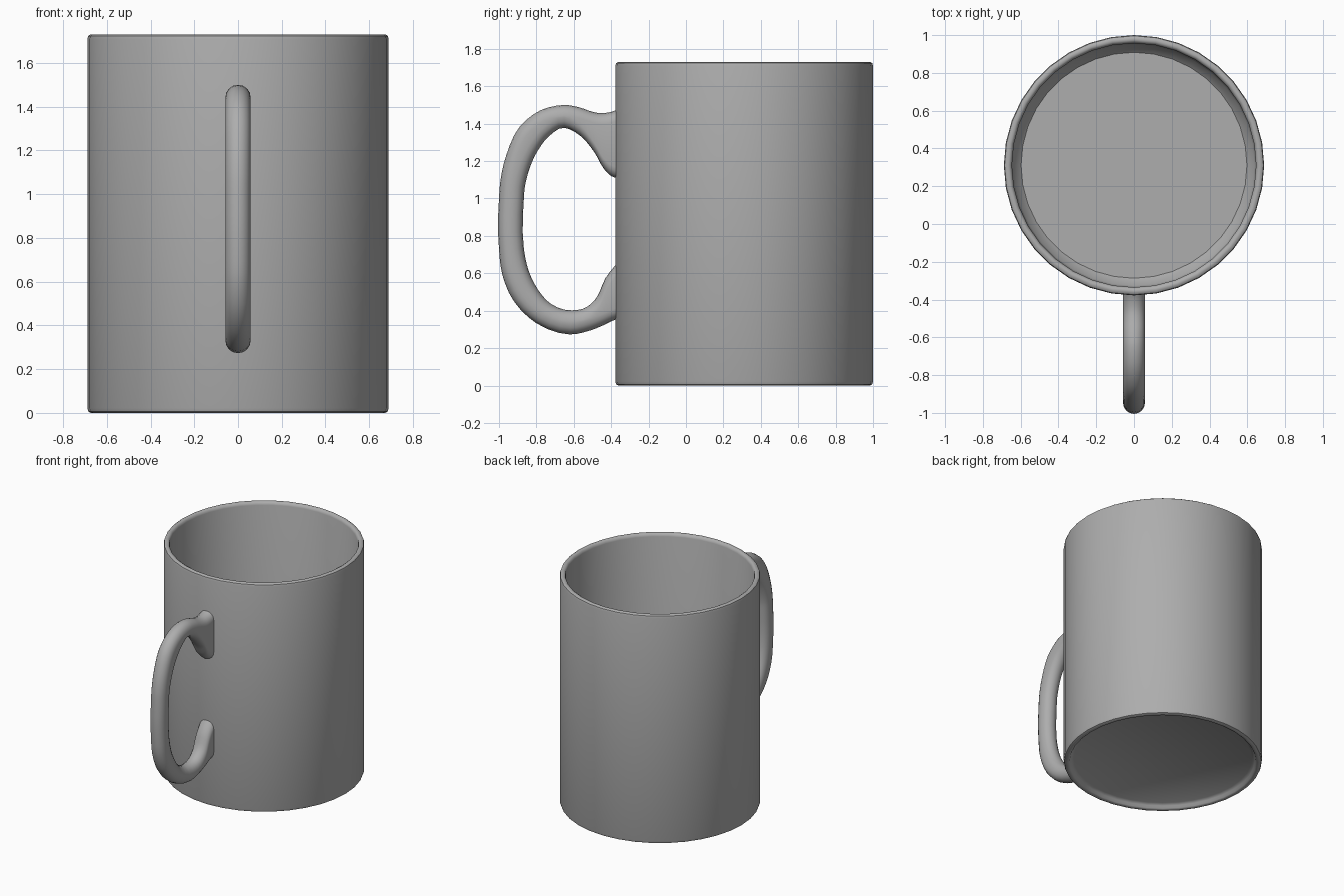
import bpy, bmesh, math
from mathutils import Vector

if "Cube" in bpy.data.objects:
    bpy.data.objects.remove(bpy.data.objects["Cube"])

CENTRE_Y, SIDES = 0.311, 36

clay = bpy.data.materials.new("dark_grey")
clay.diffuse_color = (0.42, 0.42, 0.42, 1)
clay.use_nodes = True
clay.node_tree.nodes["Principled BSDF"].inputs["Base Color"].default_value = clay.diffuse_color


def finish(name, bm, angle):
    bmesh.ops.recalc_face_normals(bm, faces=bm.faces)
    mesh = bpy.data.meshes.new(name)
    bm.to_mesh(mesh)
    bm.free()
    mesh.materials.append(clay)
    obj = bpy.data.objects.new(name, mesh)
    bpy.context.collection.objects.link(obj)
    bpy.ops.object.select_all(action='DESELECT')
    obj.select_set(True)
    bpy.context.view_layer.objects.active = obj
    bpy.ops.object.shade_smooth_by_angle(angle=math.radians(angle))
    return obj


def skin(bm, rings):
    """Join consecutive closed rings with quads, and cap both ends."""
    for a, b in zip(rings, rings[1:]):
        for i in range(len(a)):
            j = (i + 1) % len(a)
            bm.faces.new((a[i], a[j], b[j], b[i]))
    bm.faces.new(rings[0])
    bm.faces.new(rings[-1])


# Cup body: lathed profile from recessed underside, over the rim, to the inner floor
profile = [(0.62, 0.035), (0.64, 0.022), (0.648, 0.006), (0.658, 0.0), (0.672, 0.0),
           (0.684, 0.006), (0.689, 0.022), (0.689, 1.708), (0.685, 1.723), (0.675, 1.73),
           (0.662, 1.73), (0.652, 1.724), (0.646, 1.708), (0.646, 0.15),
           (0.638, 0.115), (0.598, 0.075)]
bm = bmesh.new()
rings = []
for r, z in profile:
    rings.append([bm.verts.new((r * math.sin(2 * math.pi * i / SIDES),
                                CENTRE_Y + r * math.cos(2 * math.pi * i / SIDES), z))
                  for i in range(SIDES)])
skin(bm, rings)
finish("cup_body", bm, 40)

# Handle: outer (y, z) and inner (y, z) edge points, flared where it meets the cup
edges = [(-.355, 1.48, -.355, 1.105), (-.40, 1.463, -.40, 1.12), (-.45, 1.456, -.44, 1.16),
         (-.505, 1.465, -.485, 1.24), (-.57, 1.487, -.565, 1.335), (-.65, 1.50, -.65, 1.378),
         (-.775, 1.473, -.73, 1.335), (-.89, 1.383, -.79, 1.26), (-.96, 1.235, -.835, 1.165),
         (-.993, 1.09, -.862, 1.06), (-1, 1.0, -.867, 1.0), (-1, .73, -.867, .73),
         (-.983, .595, -.842, .615), (-.92, .45, -.79, .51), (-.80, .333, -.72, .435),
         (-.62, .273, -.61, .402), (-.51, .295, -.53, .42), (-.44, .323, -.475, .475),
         (-.395, .345, -.43, .575), (-.355, .36, -.355, .67)]


def smooth_path(p, steps):
    """Spline through the edge pairs, with tangents weighted by spacing."""
    last = len(p) - 1
    t = [0.0]
    for a, b in zip(p, p[1:]):
        t.append(t[-1] + (b - a).length)
    slope = [(p[i + 1] - p[i]) / (t[i + 1] - t[i]) for i in range(last)]
    tangent = [slope[0]]
    for i in range(1, last):
        before, after = t[i] - t[i - 1], t[i + 1] - t[i]
        tangent.append((slope[i - 1] * after + slope[i] * before) / (before + after))
    tangent.append(slope[-1])
    out = []
    for i in range(last):
        h = t[i + 1] - t[i]
        for k in range(steps):
            u = k / steps
            out.append(p[i] * (1 + 2 * u) * (1 - u) ** 2 + tangent[i] * h * u * (1 - u) ** 2
                       + p[i + 1] * u * u * (3 - 2 * u) + tangent[i + 1] * h * u * u * (u - 1))
    return out + [p[-1]]


HALF_WIDTH, CAP = 0.058, 8
bm = bmesh.new()
rings = []
for e in smooth_path([Vector(e) for e in edges], 3):
    outer, inner = Vector((0, e[0], e[1])), Vector((0, e[2], e[3]))
    mid, axis = (outer + inner) / 2, (outer - inner).normalized()
    straight = max((outer - inner).length / 2 - HALF_WIDTH, 0.003)
    ring = []
    for side in (1, -1):
        for k in range(CAP + 1):
            a = math.pi * k / CAP
            x = side * HALF_WIDTH * math.cos(a)
            h = side * (straight + HALF_WIDTH * math.sin(a))
            ring.append(bm.verts.new(mid + axis * h + Vector((x, 0, 0))))
    rings.append(ring)
skin(bm, rings)
finish("handle", bm, 60)
